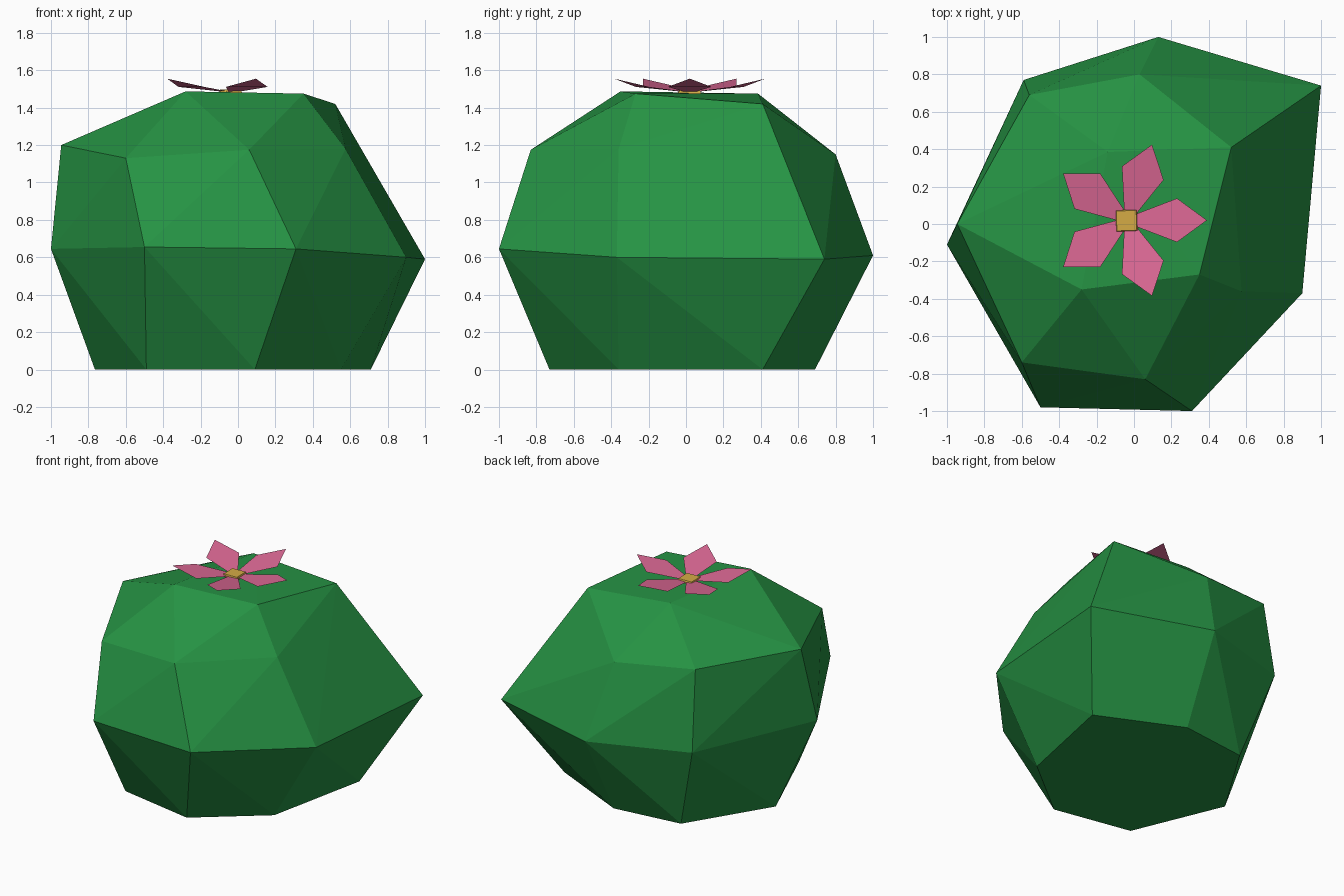
import bpy, bmesh, math
from mathutils import Vector, Matrix

if "Cube" in bpy.data.objects:
    bpy.data.objects.remove(bpy.data.objects["Cube"])


def material(name, rgb):
    m = bpy.data.materials.new(name)
    m.diffuse_color = (*rgb, 1)
    m.use_nodes = True
    m.node_tree.nodes["Principled BSDF"].inputs["Base Color"].default_value = m.diffuse_color
    return m


GREEN = material("cactus green", (0.019, 0.29, 0.057))
PINK = material("petal pink", (0.72, 0.14, 0.30))
YELLOW = material("flower yellow", (0.66, 0.41, 0.06))


def finish(bm, name, mat):
    me = bpy.data.meshes.new(name)
    bm.to_mesh(me)
    bm.free()
    me.materials.append(mat)
    ob = bpy.data.objects.new(name, me)
    bpy.context.collection.objects.link(ob)
    return ob


# Faceted body: irregular seven-sided rings wrapped in a convex skin
base = [(-.765, .04, 0), (-.49, -.62, 0), (.09, -.73, 0), (.55, -.36, 0),
        (.71, .41, 0), (.11, .69, 0), (-.40, .63, 0)]
belly = [(-1, -.11, .645), (-.5, -.98, .655), (.31, -1, .645), (.9, -.37, .6),
         (1, .74, .59), (.13, 1, .61), (-.59, .77, .63)]
shoulder = [(-.945, 0, 1.2), (-.6, -.74, 1.13), (.06, -.83, 1.175), (.575, -.36, 1.18),
            (.52, .41, 1.42), (.03, .8, 1.15), (-.56, .69, 1.21)]
crown = [(-.28, -.35, 1.487), (.35, -.27, 1.475), (-.14, .385, 1.475)]

bm = bmesh.new()
for p in base + belly + shoulder + crown:
    bm.verts.new(p)
bmesh.ops.convex_hull(bm, input=bm.verts[:])
bmesh.ops.recalc_face_normals(bm, faces=bm.faces[:])
finish(bm, "cactus_body", GREEN)

# Five upturned kite petals
CENTRE = Vector((-.035, .02, 0))
outline = [(.05, -.035, 1.487), (.265, -.117, 1.511), (.425, 0, 1.555),
           (.265, .117, 1.511), (.05, .035, 1.487)]
bm = bmesh.new()
for i in range(5):
    turn = Matrix.Rotation(math.radians(72 * i), 3, 'Z')
    bm.faces.new([bm.verts.new(turn @ Vector(p) + CENTRE) for p in outline])
finish(bm, "flower_petals", PINK)

# Small blocky flower centre
bm = bmesh.new()
bmesh.ops.create_cone(bm, cap_ends=True, segments=4, radius1=.09, radius2=.075, depth=.03,
                      matrix=Matrix.Translation((-.04, .018, 1.482))
                      @ Matrix.Rotation(math.radians(47), 4, 'Z'))
finish(bm, "flower_centre", YELLOW)
